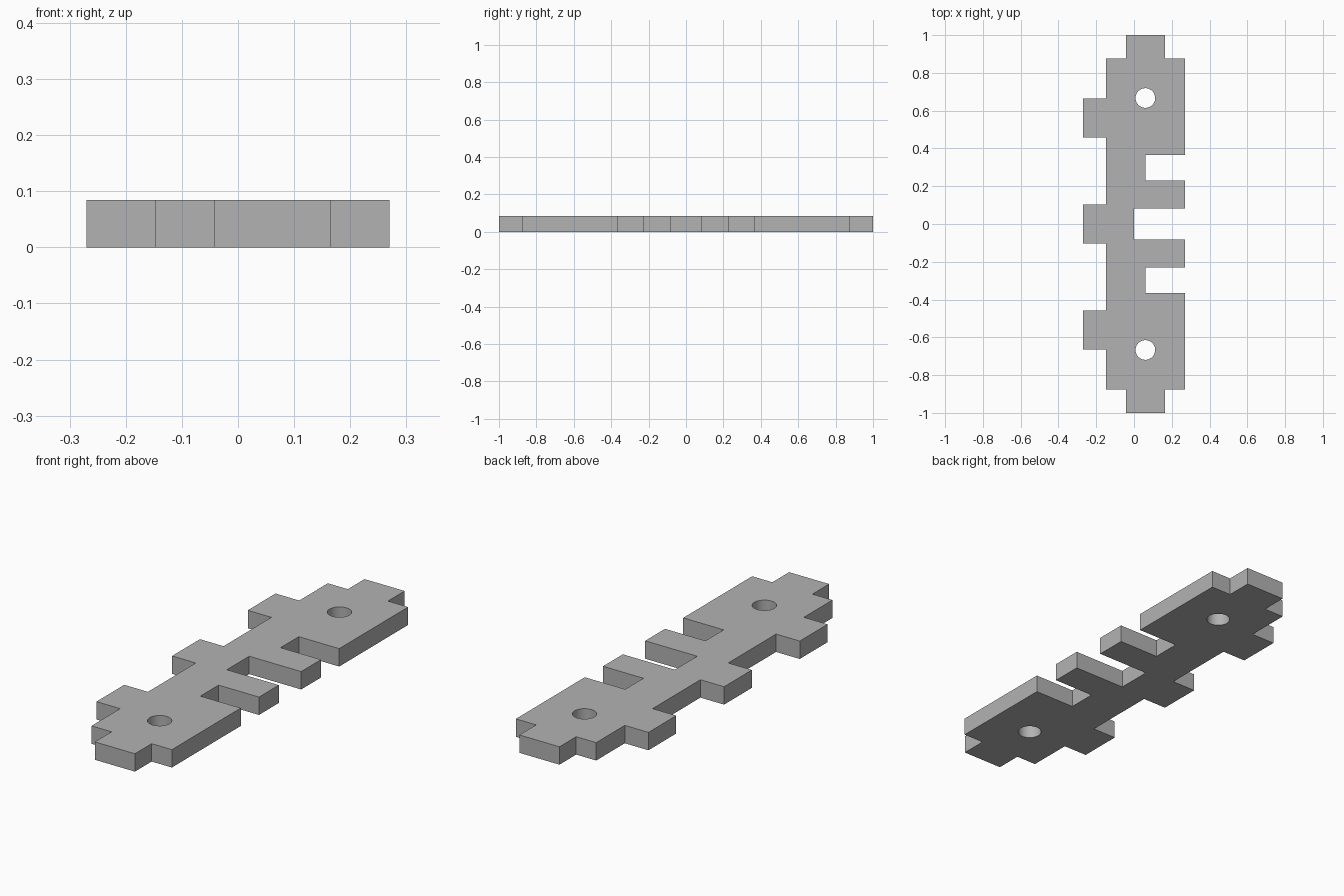
import bpy, bmesh, math

if "Cube" in bpy.data.objects:
    bpy.data.objects.remove(bpy.data.objects["Cube"])

THICK = 0.084
HOLE_X, HOLE_Y, HOLE_R, HOLE_SIDES = 0.06, 0.667, 0.052, 48

# Half outline: right side from the middle slot up to the end tab, then down the left side
right_half = [(0.0, 0.083), (0.27, 0.083), (0.27, 0.23), (0.06, 0.23), (0.06, 0.365),
              (0.27, 0.365), (0.27, 0.876), (0.165, 0.876), (0.165, 1.0)]
left_half = [(-0.043, 1.0), (-0.043, 0.876), (-0.147, 0.876), (-0.147, 0.664), (-0.27, 0.664),
             (-0.27, 0.458), (-0.147, 0.458), (-0.147, 0.103), (-0.27, 0.103)]
half = right_half + left_half
outline = half + [(x, -y) for x, y in reversed(half)]

bm = bmesh.new()


def add_loop(points):
    """Closed loop of edges on the ground plane."""
    verts = [bm.verts.new((x, y, 0)) for x, y in points]
    return [bm.edges.new((v, verts[(i + 1) % len(verts)])) for i, v in enumerate(verts)]


# Plate outline with a round bolt hole near each end
edges = add_loop(outline)
for side in (1, -1):
    edges += add_loop([(HOLE_X + HOLE_R * math.cos(2 * math.pi * i / HOLE_SIDES),
                        side * HOLE_Y + HOLE_R * math.sin(2 * math.pi * i / HOLE_SIDES))
                       for i in range(HOLE_SIDES)])
bmesh.ops.triangle_fill(bm, edges=edges, use_beauty=True, normal=(0, 0, 1))

# Thickness
ext = bmesh.ops.extrude_face_region(bm, geom=bm.faces[:], use_keep_orig=True)
top = [g for g in ext["geom"] if isinstance(g, bmesh.types.BMVert)]
bmesh.ops.translate(bm, verts=top, vec=(0, 0, THICK))
bmesh.ops.recalc_face_normals(bm, faces=bm.faces[:])

mesh = bpy.data.meshes.new("notched_plate")
bm.to_mesh(mesh)
bm.free()
plate = bpy.data.objects.new("notched_plate", mesh)
bpy.context.collection.objects.link(plate)

# Plain grey
grey = bpy.data.materials.new("grey")
grey.diffuse_color = (0.45, 0.45, 0.45, 1)
grey.use_nodes = True
grey.node_tree.nodes["Principled BSDF"].inputs["Base Color"].default_value = grey.diffuse_color
mesh.materials.append(grey)

# Smooth hole walls, sharp edges elsewhere
bpy.context.view_layer.objects.active = plate
plate.select_set(True)
bpy.ops.object.shade_smooth_by_angle(angle=math.radians(30))
